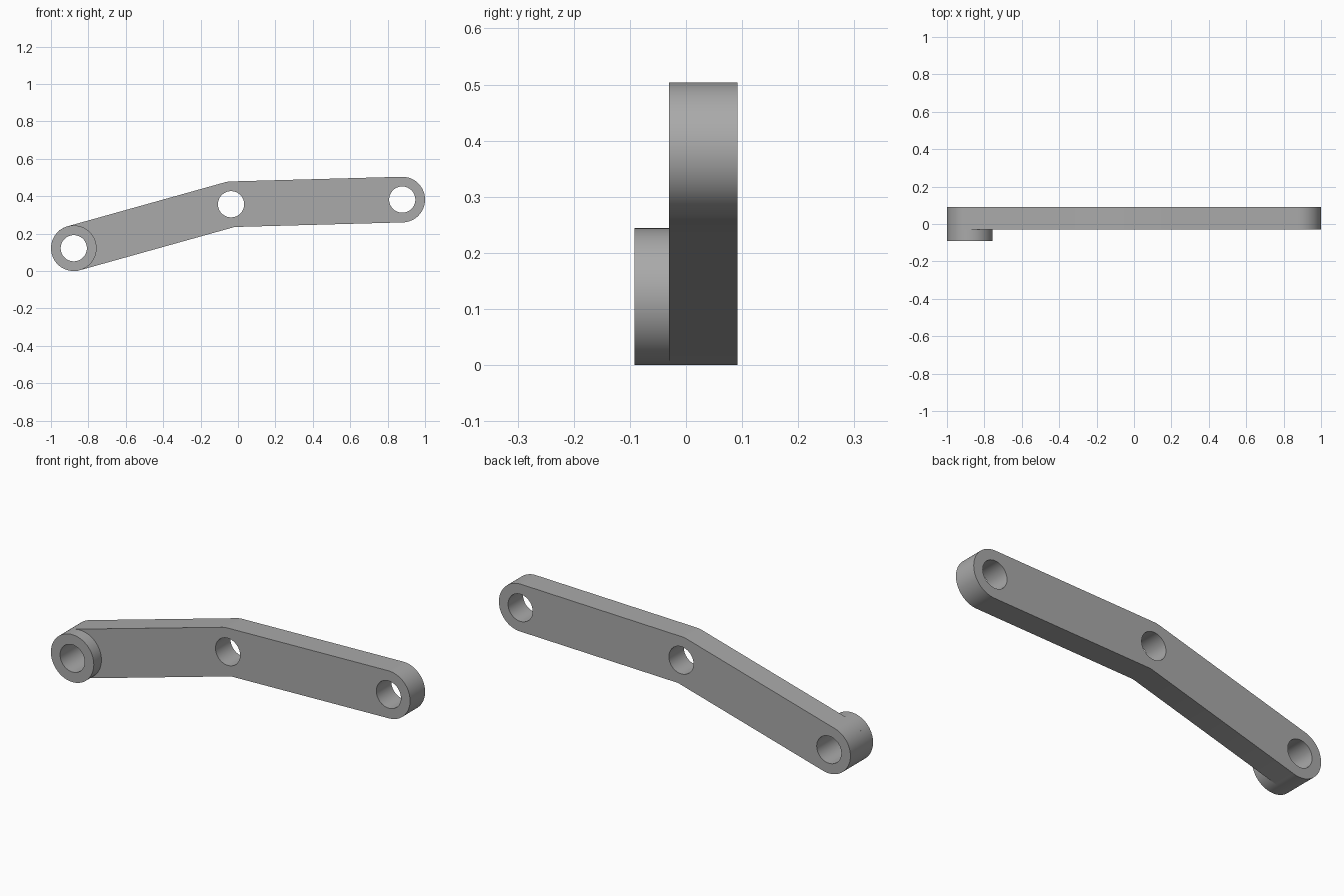
import bpy, bmesh
from math import pi, cos, sin, atan2, tan
from mathutils import Vector

cube = bpy.data.objects.get("Cube")
if cube:
    bpy.data.objects.remove(cube, do_unlink=True)

R, HOLE = 0.122, 0.07
FRONT, FACE, BACK = -0.092, -0.03, 0.092
low, mid, high = Vector((-0.878, 0.122)), Vector((-0.037, 0.357)), Vector((0.878, 0.382))

metal = bpy.data.materials.new("plain grey")
metal.use_nodes = True
grey = (0.4, 0.4, 0.4, 1)
metal.diffuse_color = grey
metal.node_tree.nodes["Principled BSDF"].inputs["Base Color"].default_value = grey


def arc(center, radius, start, end, steps):
    return [center + radius * Vector((cos(a), sin(a)))
            for a in (start + (end - start) * i / steps for i in range(steps + 1))]


def circle(center, radius):
    return arc(center, radius, 0, 2 * pi, 64)[:-1]


def plate(name, loops, y0, y1):
    """Fill an outline with holes and extrude it from y0 to y1."""
    bm = bmesh.new()
    edges = []
    for loop in loops:
        vs = [bm.verts.new((p.x, y0, p.y)) for p in loop]
        edges += [bm.edges.new((v, vs[i - 1])) for i, v in enumerate(vs)]
    bmesh.ops.triangle_fill(bm, edges=edges, use_beauty=True, normal=(0, -1, 0))
    out = bmesh.ops.extrude_face_region(bm, geom=bm.faces[:], use_keep_orig=True)
    moved = [g for g in out["geom"] if isinstance(g, bmesh.types.BMVert)]
    bmesh.ops.translate(bm, verts=moved, vec=(0, y1 - y0, 0))
    bmesh.ops.recalc_face_normals(bm, faces=bm.faces[:])
    mesh = bpy.data.meshes.new(name)
    bm.to_mesh(mesh)
    bm.free()
    mesh.materials.append(metal)
    obj = bpy.data.objects.new(name, mesh)
    bpy.context.collection.objects.link(obj)
    bpy.ops.object.select_all(action="DESELECT")
    obj.select_set(True)
    bpy.context.view_layer.objects.active = obj
    bpy.ops.object.shade_smooth_by_angle(angle=pi / 6)


# Bent arm: round ends, rounded outer bend, sharp inner bend
a1 = atan2(*(mid - low).yx)
a2 = atan2(*(high - mid).yx)
bend = (a1 + a2) / 2 - pi / 2
inner = mid + R / cos((a1 - a2) / 2) * Vector((cos(bend), sin(bend)))
outline = (arc(high, R, a2 - pi / 2, a2 + pi / 2, 32)
           + arc(mid, R, a2 + pi / 2, a1 + pi / 2, 5)
           + arc(low, R, a1 + pi / 2, a1 + 3 * pi / 2, 32)
           + [inner])
plate("bent_arm", [outline] + [circle(c, HOLE) for c in (low, mid, high)], FACE, BACK)

# Raised ring on the front of the low end
plate("end_boss", [circle(low, R), circle(low, HOLE)], FRONT, FACE)
